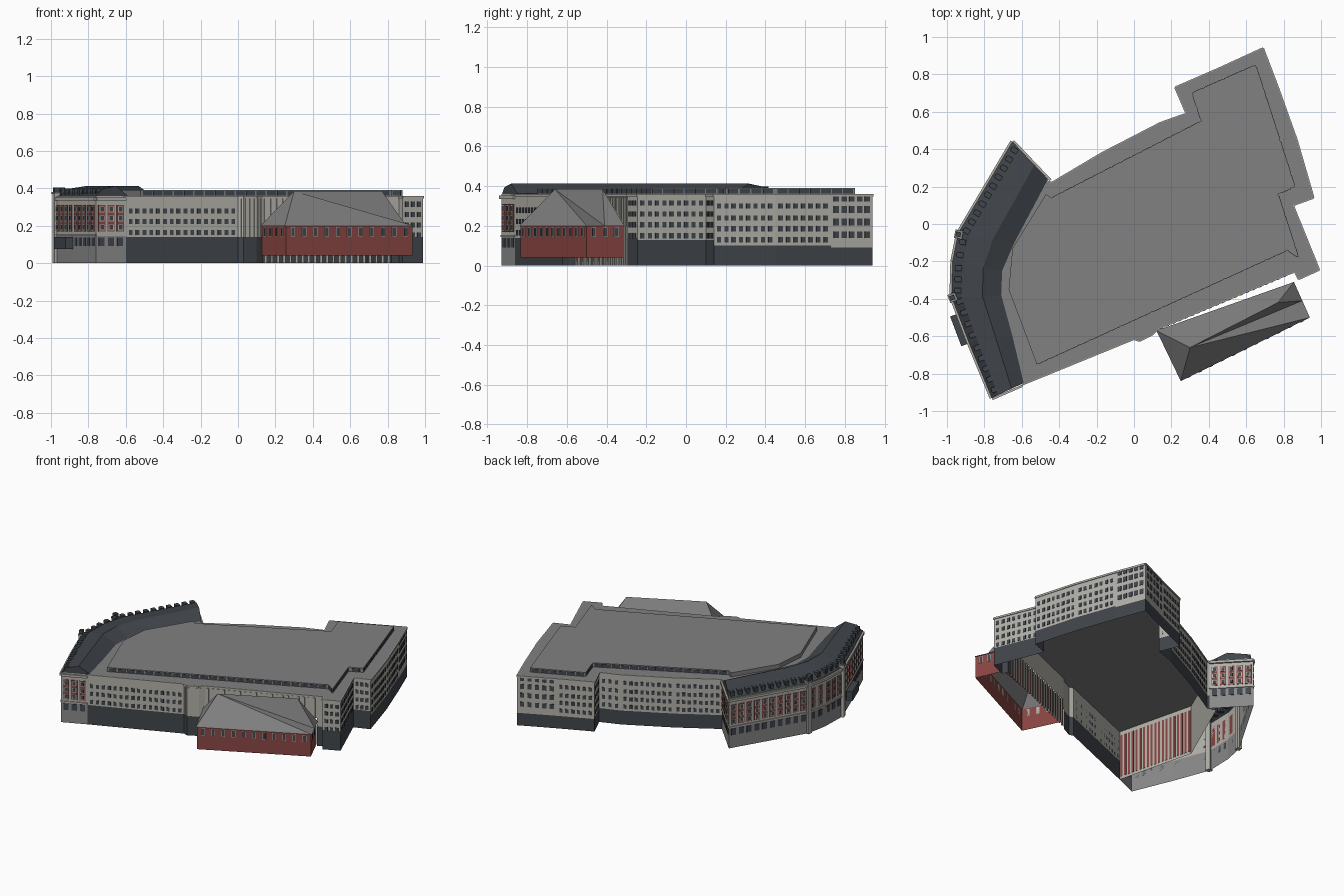
import bpy, bmesh
from mathutils import Vector

cube = bpy.data.objects.get("Cube")
if cube:
    bpy.data.objects.remove(cube)

# Flat colours
COLOURS = {
    "pale_wall": (0.44, 0.43, 0.39), "grey_stone": (0.25, 0.25, 0.25),
    "slate": (0.052, 0.06, 0.07), "grey_roof": (0.22, 0.22, 0.22),
    "brick_red": (0.25, 0.06, 0.055), "dark_glass": (0.052, 0.062, 0.075),
}
MATS = []
for name, rgb in COLOURS.items():
    m = bpy.data.materials.new(name)
    m.use_nodes = True
    m.diffuse_color = (*rgb, 1)
    m.node_tree.nodes["Principled BSDF"].inputs["Base Color"].default_value = (*rgb, 1)
    MATS.append(m)
WALL, STONE, SLATE, ROOF, RED, GLASS = range(6)


def finish(bm, name):
    me = bpy.data.meshes.new(name)
    bm.to_mesh(me)
    bm.free()
    for m in MATS:
        me.materials.append(m)
    ob = bpy.data.objects.new(name, me)
    bpy.context.collection.objects.link(ob)


def face(bm, coords, mat):
    f = bm.faces.new([bm.verts.new(c) for c in coords])
    f.material_index = mat


def polygon(bm, pts, z, mat):
    face(bm, [(x, y, z) for x, y in pts], mat)


def strip(bm, a, b, z0, z1, mat):
    face(bm, [(*a, z0), (*b, z0), (*b, z1), (*a, z1)], mat)


def ring(bm, pts, z0, z1, mat):
    for a, b in zip(pts, pts[1:] + pts[:1]):
        strip(bm, a, b, z0, z1, mat)


def plate(bm, a, b, s, w, z0, z1, mat, out=0.003, back=0.0):
    """Box on the wall from a to b, centred at distance s along it."""
    a, b = Vector(a), Vector(b)
    t = (b - a).normalized()
    n = Vector((t.y, -t.x))
    l, r = a + t * (s - w / 2), a + t * (s + w / 2)
    pts = [tuple(p) for p in (l - n * back, l + n * out, r + n * out, r - n * back)]
    ring(bm, pts, z0, z1, mat)
    polygon(bm, pts, z1, mat)
    polygon(bm, pts[::-1], z0, mat)


def length(a, b):
    return (Vector(b) - Vector(a)).length


def bays(a, b, pitch, margin=0.0):
    """Evenly spaced distances along a wall."""
    run = length(a, b) - 2 * margin
    n = max(1, round(run / pitch))
    return [margin + (i + 0.5) * run / n for i in range(n)]


def windows(bm, a, b, pitch, w, h, rows, mat=GLASS):
    if length(a, b) > pitch * 1.2:
        for s in bays(a, b, pitch, 0.008):
            for z in rows:
                plate(bm, a, b, s, w, z - h / 2, z + h / 2, mat)


# Main block, open below: corner, base height, window rows of the wall starting there
EAVE = 0.36
FRONT = (0.165, 0.222, 0.278)
SIDE = (0.15, 0.205, 0.26, 0.315)
TALL = (0.13, 0.185, 0.24, 0.3)
GRAND = (0.155, 0.22, 0.283, 0.34)
OUTLINE = [
    ((-0.6, -0.86), 0.14, FRONT), ((0, -0.615), 0.14, ()),
    ((0.03, -0.625), 0.14, ()), ((0.1, -0.59), 0.14, ()),
    ((0.13, -0.56), 0.2, ()), ((0.82, -0.27), 0.14, ()),
    ((0.86, -0.255), 0.14, ()), ((0.88, -0.295), 0.14, SIDE),
    ((0.99, -0.245), 0.13, SIDE), ((0.85, 0.1), 0.13, SIDE),
    ((0.96, 0.14), 0.1, TALL), ((0.87, 0.45), 0.1, TALL),
    ((0.77, 0.73), 0.09, GRAND), ((0.69, 0.94), 0.09, GRAND),
    ((0.45, 0.83), 0.09, TALL), ((0.22, 0.73), 0.1, TALL),
    ((0.28, 0.59), 0.1, TALL), ((0.14, 0.54), 0.1, TALL),
    ((-0.17, 0.38), 0.1, TALL), ((-0.44, 0.22), 0.1, ()),
    ((-0.5, 0.24), 0, ()), ((-0.74, -0.3), 0, ()),
]
COLONNADE, PARTY = 4, 20
corners = [o[0] for o in OUTLINE]
walls, panes, trim = bmesh.new(), bmesh.new(), bmesh.new()
for i, (a, base, rows) in enumerate(OUTLINE):
    b = corners[(i + 1) % len(corners)]
    strip(walls, a, b, base, EAVE, WALL)
    if base and i != COLONNADE:
        strip(walls, a, b, 0, base, SLATE)
    if rows is GRAND:
        windows(panes, a, b, 0.046, 0.028, 0.034, rows)
    else:
        windows(panes, a, b, 0.039, 0.021, 0.027, rows)
    if i < PARTY:
        plate(trim, a, b, length(a, b) / 2, length(a, b), 0.347, EAVE, WALL, 0.005)
    if i == COLONNADE:
        for s in bays(a, b, 0.035):
            plate(trim, a, b, s, 0.014, 0, 0.345, WALL, 0.007)
    if 0 < i < COLONNADE:
        for s in bays(a, b, 0.025):
            plate(trim, a, b, s, 0.008, 0.14, 0.345, WALL, 0.005)
    if i > PARTY:
        # Red stripes on the inside of the wall shared with the wing
        for s in bays(a, b, 0.03):
            plate(trim, a, b, s, 0.016, 0.02, 0.33, RED, 0.002, 0.002)
polygon(walls, corners, EAVE, ROOF)
finish(walls, "main_walls")
finish(panes, "main_windows")
finish(trim, "main_trim")

# Setback attic with a band of wide windows
ATTIC = [(-0.52, -0.75), (0.82, -0.14), (0.88, -0.18), (0.77, 0.16), (0.86, 0.2),
         (0.78, 0.45), (0.65, 0.85), (0.31, 0.7), (0.36, 0.55), (-0.44, 0.14),
         (-0.47, 0.16), (-0.65, -0.13), (-0.67, -0.35)]
bm = bmesh.new()
ring(bm, ATTIC, EAVE, 0.39, ROOF)
polygon(bm, ATTIC, 0.39, ROOF)
for a, b in zip(ATTIC[:10], ATTIC[1:]):
    windows(bm, a, b, 0.06, 0.052, 0.022, (0.374,))
finish(bm, "attic")

# Curved wing: stone ground floor, pale upper floors, red window panels
OUTER = [(-0.65, 0.44), (-0.94, -0.05), (-0.97, -0.2), (-0.975, -0.39),
         (-0.88, -0.64), (-0.76, -0.93)]
INNER = [(-0.46, 0.24), (-0.64, -0.1), (-0.705, -0.25), (-0.71, -0.38),
         (-0.65, -0.6), (-0.59, -0.85)]
chain = [(-0.45, 0.23)] + OUTER + [(-0.6, -0.86)]
bm, panes, dormers = bmesh.new(), bmesh.new(), bmesh.new()
for i, (a, b) in enumerate(zip(chain, chain[1:])):
    run = length(a, b)
    strip(bm, a, b, 0, 0.15, STONE)
    strip(bm, a, b, 0.15, EAVE, WALL)
    plate(bm, a, b, run / 2, run, 0.145, 0.155, WALL, 0.006)
    plate(bm, a, b, run / 2, run, 0.335, 0.352, WALL, 0.012)
    for s in bays(a, b, 0.058, 0.006):
        plate(panes, a, b, s, 0.034, 0.092, 0.138, GLASS)
        plate(panes, a, b, s, 0.04, 0.17, 0.31, RED, 0.004)
        for z in (0.192, 0.24, 0.288):
            plate(panes, a, b, s, 0.03, z - 0.016, z + 0.016, WALL, 0.006)
            plate(panes, a, b, s, 0.02, z - 0.012, z + 0.012, GLASS, 0.008)
        if 0 < i < 6:
            plate(dormers, a, b, s, 0.028, 0.36, 0.398, SLATE, -0.015, 0.05)
            plate(dormers, a, b, s, 0.018, 0.37, 0.392, GLASS, -0.013, 0.02)
finish(bm, "wing_walls")
finish(panes, "wing_windows")
finish(dormers, "wing_dormers")

# Mansard roof lofted across the wing
bm = bmesh.new()
PROFILE = [(0, 0.352), (0.2, 0.395), (0.62, 0.413), (1, 0.362)]
rings = []
for o, n in zip(OUTER, INNER):
    o, n = Vector(o), Vector(n)
    rings.append([bm.verts.new((*o.lerp(n, t), z)) for t, z in PROFILE])
for p, q in zip(rings, rings[1:]):
    for j in range(3):
        bm.faces.new((p[j], q[j], q[j + 1], p[j + 1]))
bm.faces.new(rings[0])
bm.faces.new(rings[-1][::-1])
for f in bm.faces:
    f.material_index = SLATE
finish(bm, "wing_roof")

# Pilaster turrets at the bends and the entrance canopy
bm = bmesh.new()
for a, b in ((OUTER[1], OUTER[2]), (OUTER[3], OUTER[4])):
    plate(bm, a, b, 0.005, 0.035, 0, 0.37, WALL, 0.014, 0.02)
    plate(bm, a, b, 0.005, 0.045, 0.37, 0.38, STONE, 0.018, 0.025)
    plate(bm, a, b, 0.005, 0.025, 0.38, 0.405, SLATE, 0.012, 0.015)
finish(bm, "wing_turrets")
bm = bmesh.new()
plate(bm, OUTER[3], OUTER[4], 0.18, 0.17, 0.075, 0.14, SLATE, 0.045)
finish(bm, "entrance_canopy")

# Red hall: raised brick walls, open below
EAVES = [(0.12, -0.57), (0.25, -0.84), (0.94, -0.5), (0.855, -0.31)]
mid = sum((Vector(p) for p in EAVES), Vector((0, 0))) / 4
hall = [tuple(mid.lerp(Vector(p), 0.98)) for p in EAVES]
bm = bmesh.new()
ring(bm, hall, 0.04, 0.2, RED)
for a, b in zip(hall[:3], hall[1:]):
    windows(bm, a, b, 0.065, 0.024, 0.05, (0.168,), WALL)
    for s in bays(a, b, 0.065, 0.008):
        plate(bm, a, b, s, 0.018, 0.146, 0.19, GLASS, 0.005)
finish(bm, "hall_walls")

# Hipped hall roof with a shallow valley running to the east end
bm = bmesh.new()
w, s, e, n = [(*p, 0.2) for p in EAVES]
r0, r1, valley = (0.3, -0.66, 0.385), (0.77, -0.42, 0.385), (0.9, -0.41, 0.2)
for f in ((w, s, r0), (s, e, r0), (e, valley, r0), (r0, valley, r1),
          (valley, n, r1), (n, w, r0, r1)):
    face(bm, f, ROOF)
finish(bm, "hall_roof")
